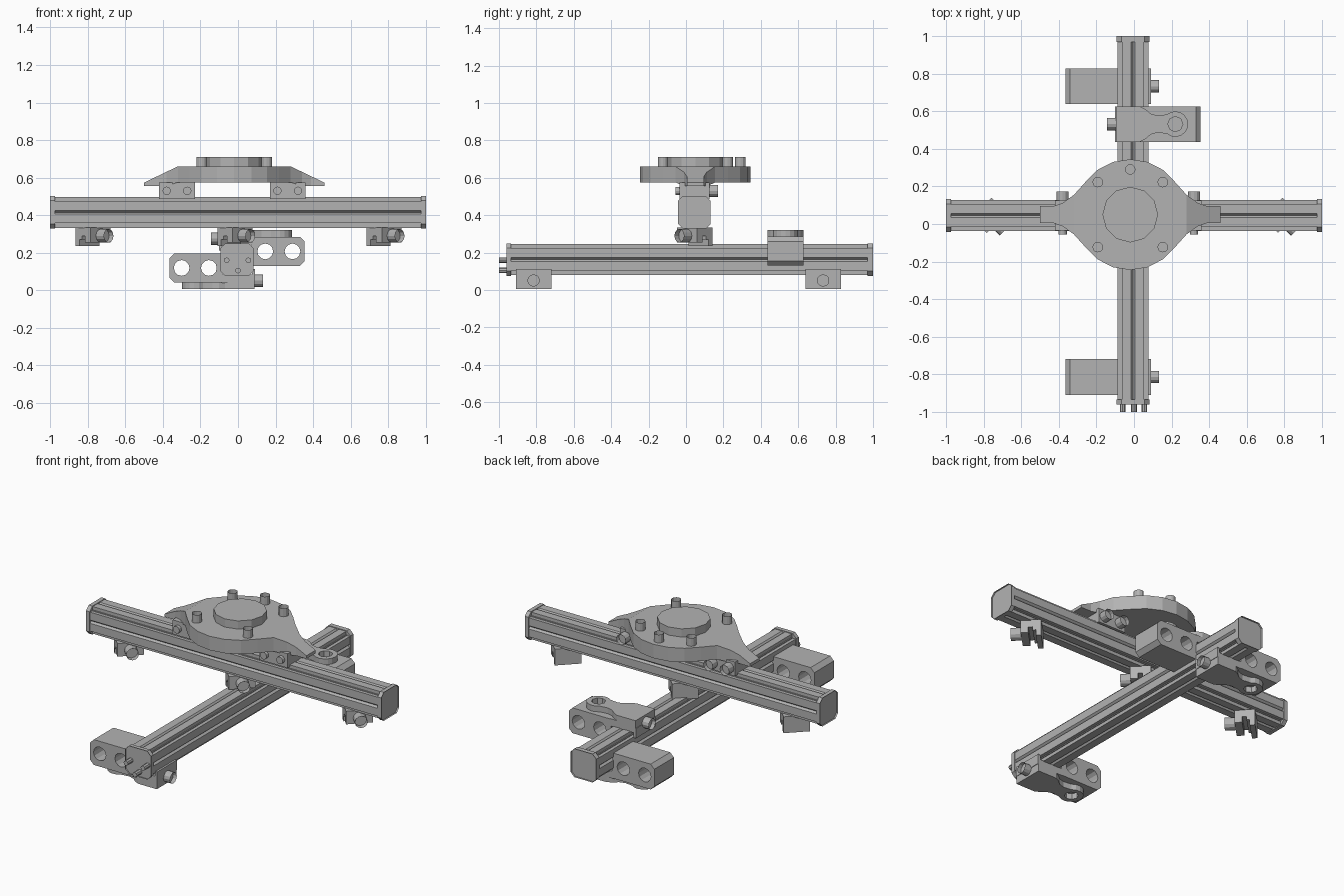
import bpy, bmesh, math
from mathutils import Matrix, Vector

cube = bpy.data.objects.get("Cube")
if cube:
    bpy.data.objects.remove(cube, do_unlink=True)

GREY = (0.45, 0.45, 0.45, 1)
metal = bpy.data.materials.new("grey metal")
metal.use_nodes = True
metal.diffuse_color = GREY
metal.node_tree.nodes["Principled BSDF"].inputs["Base Color"].default_value = GREY
IDENT = Matrix.Identity(4)


def finish(name, bm, matrix=IDENT):
    bmesh.ops.recalc_face_normals(bm, faces=bm.faces)
    mesh = bpy.data.meshes.new(name)
    bm.to_mesh(mesh)
    bm.free()
    mesh.materials.append(metal)
    ob = bpy.data.objects.new(name, mesh)
    ob.matrix_world = matrix
    bpy.context.collection.objects.link(ob)
    return ob


def prism_mesh(pts, axis, lo, hi):
    """Extrude a 2D outline along an axis."""
    place = {"x": lambda u, v, w: (w, u, v),
             "y": lambda u, v, w: (u, w, v),
             "z": lambda u, v, w: (u, v, w)}[axis]
    bm = bmesh.new()
    a = [bm.verts.new(place(u, v, lo)) for u, v in pts]
    b = [bm.verts.new(place(u, v, hi)) for u, v in pts]
    bm.faces.new(a)
    bm.faces.new(b)
    for i in range(len(pts)):
        j = (i + 1) % len(pts)
        bm.faces.new((a[i], a[j], b[j], b[i]))
    return bm


def prism(name, pts, axis, lo, hi, matrix=IDENT):
    return finish(name, prism_mesh(pts, axis, lo, hi), matrix)


def rect(u0, u1, v0, v1):
    return [(u0, v0), (u1, v0), (u1, v1), (u0, v1)]


def arc(cu, cv, r, start, end, n):
    return [(cu + r * math.cos(math.radians(start + (end - start) * i / n)),
             cv + r * math.sin(math.radians(start + (end - start) * i / n)))
            for i in range(n + 1)]


def circle(cu, cv, r, n=12):
    return arc(cu, cv, r, 0, 360, n)[:-1]


def cut(ob, pts, axis, lo, hi):
    """Cut a prism-shaped hole and discard the cutter."""
    tool = prism("cutter", pts, axis, lo, hi, ob.matrix_world.copy())
    tool.hide_render = True
    mod = ob.modifiers.new("hole", "BOOLEAN")
    mod.operation, mod.object, mod.solver = "DIFFERENCE", tool, "EXACT"
    bpy.context.view_layer.objects.active = ob
    bpy.ops.object.modifier_apply(modifier=mod.name)
    bpy.data.objects.remove(tool, do_unlink=True)


def bolt(name, base, direction, r, length, matrix=IDENT):
    """Cap screw with a sunken hexagonal-style socket."""
    bm = prism_mesh(circle(0, 0, r), "z", 0, length)
    bm.faces.ensure_lookup_table()
    top = bm.faces[1]
    bmesh.ops.inset_region(bm, faces=[top], thickness=r * 0.45)
    bmesh.ops.translate(bm, verts=top.verts, vec=(0, 0, -length * 0.5))
    turn = Vector(direction).to_track_quat("Z", "Y").to_matrix().to_4x4()
    return finish(name, bm, matrix @ Matrix.Translation(base) @ turn)


# Rails: square extrusions with notched corners and a shallow centre groove
H = 0.083


def rail_profile(cu, cv):
    side = [(H - 0.02, -0.063), (H - 0.02, -0.058), (H, -0.058), (H, -0.01), (H - 0.012, 0),
            (H, 0.01), (H, 0.058), (H - 0.02, 0.058)]
    pts = []
    for c, s in ((1, 0), (0, 1), (-1, 0), (0, -1)):
        pts += [(cu + u * c - v * s, cv + u * s + v * c) for u, v in side]
    return pts


def cap(name, cu, cv, axis, inner, outer):
    k, h = 0.062, 0.087
    pts = [(h, -k), (h, k), (k, h), (-k, h), (-h, k), (-h, -k), (-k, -h), (k, -h)]
    bm = prism_mesh([(cu + u, cv + v) for u, v in pts], axis, inner, outer)
    bm.faces.ensure_lookup_table()
    end = bm.faces[1]
    bmesh.ops.inset_region(bm, faces=[end], thickness=0.025)
    sink = Vector((axis == "x", axis == "y", 0)) * (inner - outer) * 0.4
    bmesh.ops.translate(bm, verts=end.verts, vec=sink)
    finish(name, bm)


UY, UZ, LX, LZ = 0.045, 0.415, -0.005, 0.163
prism("upper_rail", rail_profile(UY, UZ), "x", -0.975, 0.975)
prism("lower_rail", rail_profile(LX, LZ), "y", -0.945, 0.97)
cap("upper_cap_left", UY, UZ, "x", 0.975, 1.0)
cap("upper_cap_right", UY, UZ, "x", -0.975, -1.0)
cap("lower_cap_back", LX, LZ, "y", 0.97, 1.0)
cap("lower_cap_front", LX, LZ, "y", -0.935, -0.96)
for i, (x, z) in enumerate(((-0.06, 0.16), (0.055, 0.16), (0, 0.105))):
    prism("end_pin_%d" % i, circle(x, z, 0.015, 8), "y", -1.0, -0.95)

# Round plate with two tapering arms
PX, PY = -0.02, 0.05
quarter = [(0.48, 0.045), (0.41, 0.045), (0.36, 0.062), (0.30, 0.105)]
quarter += arc(0, 0, 0.295, 36, 90, 3)
half = quarter + [(-u, v) for u, v in reversed(quarter[:-1])]
outline = half + [(u, -v) for u, v in reversed(half)]
bm = prism_mesh(outline, "z", 0.575, 0.66)
for x in (0.30, 0.36, 0.41):
    for s in (-1, 1):
        bmesh.ops.bisect_plane(bm, geom=bm.verts[:] + bm.edges[:] + bm.faces[:], dist=1e-5,
                               plane_co=(s * x, 0, 0), plane_no=(1, 0, 0))
for v in bm.verts:
    reach = abs(v.co.x) - 0.30
    if reach > 0.001:
        v.co.z = 0.66 - reach * 0.48 if v.co.z > 0.6 else 0.555
finish("plate", bm, Matrix.Translation((PX, PY, 0)))
prism("hub", circle(PX, PY, 0.148), "z", 0.65, 0.71)
for i, (x, y) in enumerate(((-1, -1), (1, -1), (-1, 1), (1, 1), (0, 1.39))):
    bolt("plate_bolt_%d" % i, (PX + 0.173 * x, PY + 0.173 * y, 0.65), (0, 0, 1), 0.028, 0.06)

# Plate mounts gripping the upper rail
for side, cx in (("right", -0.325), ("left", 0.265)):
    prism("plate_mount_" + side, rect(cx - 0.095, cx + 0.095, 0.487, 0.574), "y", -0.035, 0.125)
    for i, dx in enumerate((-0.055, 0.055)):
        prism("mount_nut_%s_%d" % (side, i), circle(cx + dx, 0.53, 0.022), "y", -0.055, -0.03)
        bolt("mount_bolt_%s_%d" % (side, i), (cx + dx, 0.12, 0.53), (0, 1, 0), 0.032, 0.052)

# Diagonal clamps below the upper rail; local +x points along the bolt
jaw_profile = [(-0.06, 0.1), (-0.06, 0), (-0.03, 0), (-0.03, 0.035), (-0.012, 0.035),
               (-0.012, 0.055), (0.012, 0.055), (0.012, 0.02), (0.055, 0.02), (0.055, 0.1)]
for label, cx in (("right", -0.77), ("middle", -0.015), ("left", 0.78)):
    m = Matrix.Translation((cx, UY, 0.235)) @ Matrix.Rotation(math.radians(-45), 4, "Z")
    prism("rail_clamp_" + label, jaw_profile, "y", -0.075, 0.075, m)
    bolt("clamp_bolt_" + label, (0.05, 0, 0.055), (1, 0, 0), 0.036, 0.065, m)

# Rod carriers: drilled block, keyhole-shaped plate and side bolt
block_side = [(0.075, -0.033), (0.335, -0.033), (0.36, -0.008), (0.36, 0.097),
              (0.335, 0.122), (0.075, 0.122)]
edge = [(-0.092, 0.095), (0.035, 0.095), (0.065, 0.08), (0.095, 0.055), (0.13, 0.045), (0.17, 0.05)]
keyhole = edge + arc(0.225, 0, 0.068, 130, -130, 12) + [(u, -v) for u, v in reversed(edge)]


def rod_carrier(label, y, flip):
    m = Matrix.Translation((LX, y, LZ)) @ Matrix.Rotation(math.pi * flip, 4, "Y")
    block = prism("rod_block_" + label, block_side, "y", -0.095, 0.095, m)
    for x in (0.15, 0.295):
        cut(block, circle(x, 0.044, 0.042), "y", -0.2, 0.2)
    plate = prism("keyhole_plate_" + label, keyhole, "z", 0.12, 0.157, m)
    cut(plate, circle(0.225, 0, 0.04, 8), "z", 0.1, 0.2)
    prism("carrier_base_" + label, rect(-0.092, 0.08, 0.08, 0.124), "y", -0.095, 0.095, m)
    prism("carrier_jaw_" + label, rect(-0.095, -0.08, 0.05, 0.11), "y", -0.095, 0.095, m)
    bolt("carrier_bolt_" + label, (-0.09, 0, 0.112), (-1, 0, 0), 0.033, 0.048, m)


rod_carrier("top", 0.532, 0)
rod_carrier("back", 0.733, 1)
rod_carrier("front", -0.815, 1)
